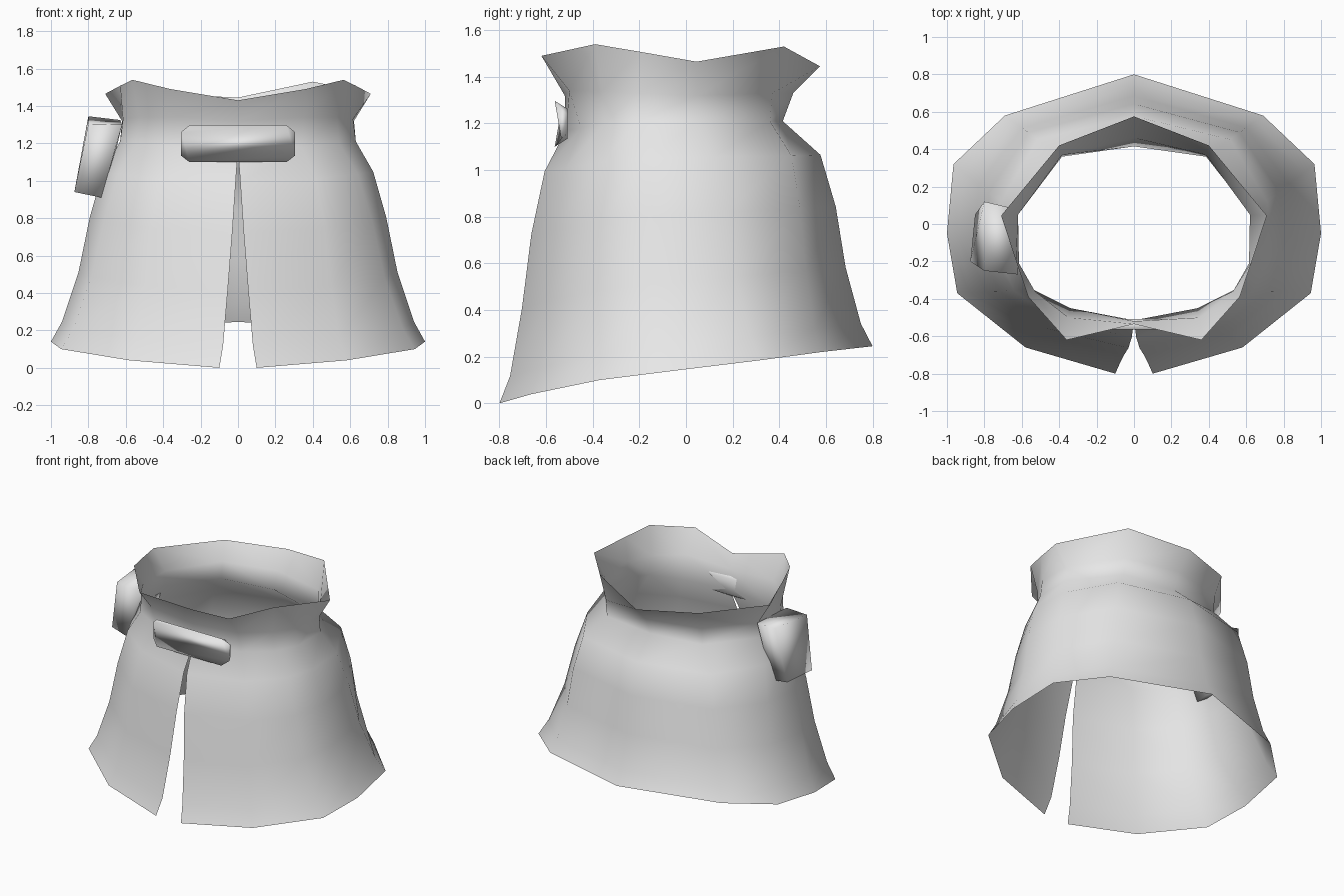
import bpy, bmesh

cube = bpy.data.objects.get("Cube")
if cube:
    bpy.data.objects.remove(cube, do_unlink=True)

grey = bpy.data.materials.new("plain_grey")
grey.use_nodes = True
grey.diffuse_color = (0.8, 0.8, 0.8, 1)
grey.node_tree.nodes["Principled BSDF"].inputs["Base Color"].default_value = (0.8, 0.8, 0.8, 1)


def finish(name, bm):
    """Turn a bmesh into a smooth, coloured object."""
    me = bpy.data.meshes.new(name)
    bm.to_mesh(me)
    bm.free()
    me.materials.append(grey)
    for p in me.polygons:
        p.use_smooth = True
    ob = bpy.data.objects.new(name, me)
    bpy.context.collection.objects.link(ob)
    return ob


def prism(name, ring_a, ring_b):
    """Closed solid between two matching outlines."""
    bm = bmesh.new()
    a = [bm.verts.new(p) for p in ring_a]
    b = [bm.verts.new(p) for p in ring_b]
    n = len(a)
    bm.faces.new(a)
    bm.faces.new(b[::-1])
    for i in range(n):
        j = (i + 1) % n
        bm.faces.new((a[i], b[i], b[j], a[j]))
    bmesh.ops.recalc_face_normals(bm, faces=bm.faces)
    return finish(name, bm)


# Outlines of one half, from the front opening round to the middle of the back
hem = [(0.10, -0.80, 0.0), (0.58, -0.66, 0.04), (0.945, -0.37, 0.10), (1.0, -0.05, 0.14),
       (0.965, 0.32, 0.185), (0.69, 0.58, 0.22), (0, 0.80, 0.245)]
waist = [(0, -0.515, 1.17), (0.34, -0.45, 1.18), (0.54, -0.35, 1.20), (0.63, -0.21, 1.21),
         (0.63, 0.05, 1.21), (0.385, 0.36, 1.21), (0, 0.415, 1.21)]
neck = [(0, -0.52, 1.32), (0.35, -0.50, 1.34), (0.53, -0.36, 1.34), (0.615, -0.21, 1.33),
        (0.62, 0.05, 1.32), (0.385, 0.37, 1.33), (0, 0.46, 1.33)]
collar = [(0, -0.535, 1.43), (0.36, -0.62, 1.49), (0.565, -0.39, 1.54), (0.63, -0.20, 1.508),
          (0.71, 0.045, 1.465), (0.40, 0.42, 1.53), (0, 0.575, 1.445)]

# Flare of the skirt at each height, for the front, side and back
heights = [0, 0.1, 0.35, 0.62, 0.85]
flare_front = [1, 0.84, 0.66, 0.52, 0.32]
flare_side = [1, 0.84, 0.60, 0.44, 0.25]
flare_back = [1, 0.87, 0.70, 0.59, 0.42]
slit = [0.10, 0.08, 0.055, 0.03, 0.012]

rings = []
for k, s in enumerate(heights):
    ring = []
    for j, (h, w) in enumerate(zip(hem, waist)):
        f = flare_side[k]
        if j < 2:
            f = flare_front[k]
        elif j > 4:
            f = flare_back[k]
        x = slit[k] if j == 0 else w[0] + (h[0] - w[0]) * f
        ring.append((x, w[1] + (h[1] - w[1]) * f, h[2] + (w[2] - h[2]) * s))
    rings.append(ring)
rings += [waist, neck, collar]

# Skirt with a flared collar, open at the front below the buckle
bm = bmesh.new()
grid = []
for ring in rings:
    full = ring + [(-x, y, z) for x, y, z in ring[-2::-1]]
    grid.append([bm.verts.new(p) for p in full])
for lo, hi in zip(grid, grid[1:]):
    for j in range(len(lo) - 1):
        bm.faces.new((lo[j], lo[j + 1], hi[j + 1], hi[j]))
grid[-1][7].co.z = 1.465  # lower collar corner at the right of the back
bmesh.ops.remove_doubles(bm, verts=bm.verts, dist=0.0005)
finish("skirt", bm)

# Belt buckle: chamfered plate with ends bent back
outline = [(-0.305, 1.135), (-0.26, 1.10), (0.26, 1.10), (0.305, 1.135),
           (0.305, 1.26), (0.26, 1.297), (-0.26, 1.297), (-0.305, 1.26)]
front = [(x, -0.535 if abs(x) > 0.3 else -0.563, z) for x, z in outline]
back = [(x * 0.97, -0.508, 1.2 + (z - 1.2) * 0.65) for x, z in outline]
prism("buckle", front, back)

# Tilted pouch on the right hip
top = [(-0.80, -0.25, 1.305), (-0.62, -0.27, 1.30), (-0.63, 0.08, 1.325), (-0.80, 0.12, 1.345)]
bottom = [(-0.875, -0.20, 0.94), (-0.73, -0.22, 0.91), (-0.71, 0.03, 0.915), (-0.85, 0.05, 0.94)]
pouch = prism("hip_pouch", top, bottom)
